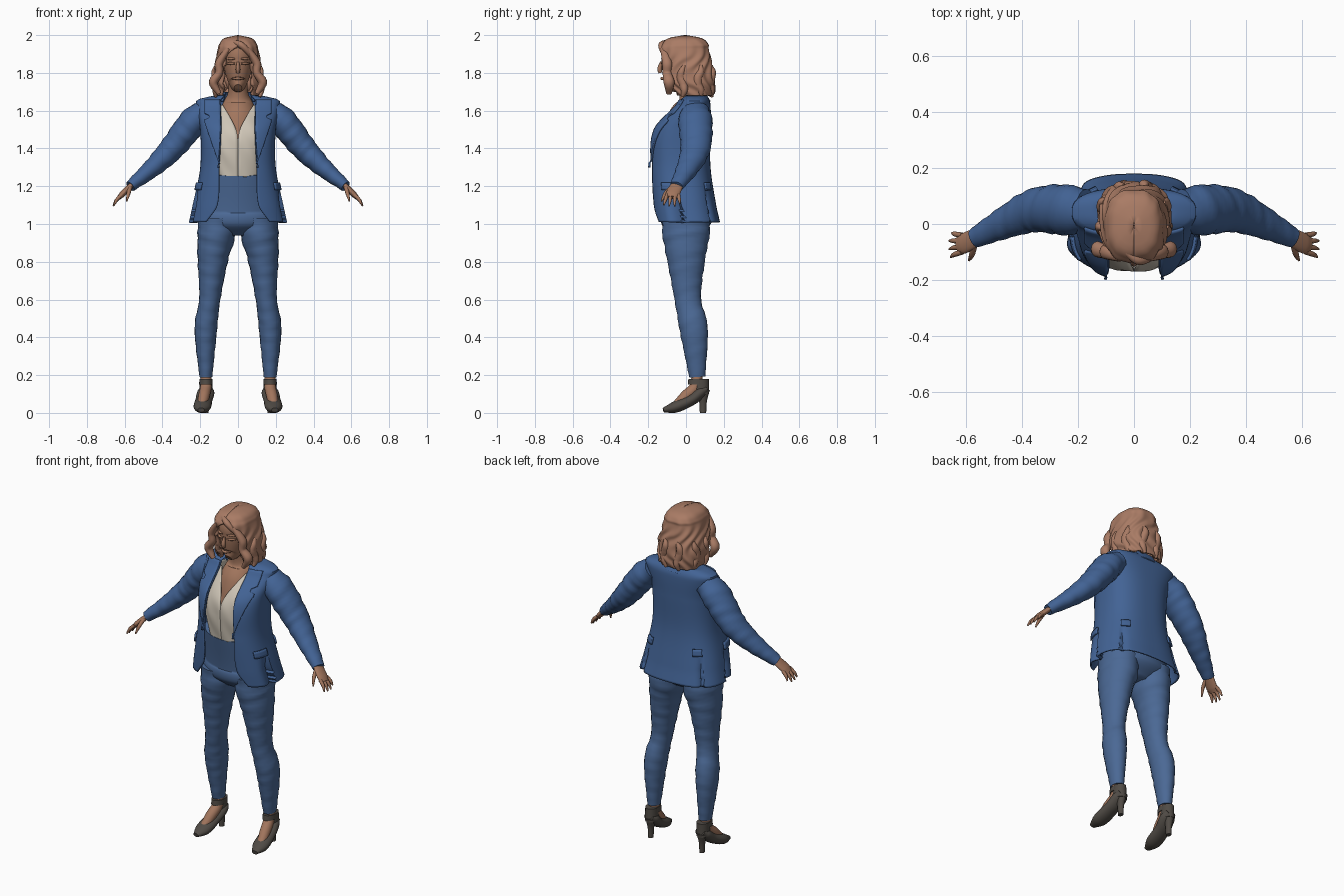
import bpy, bmesh, math
from mathutils import Vector

if "Cube" in bpy.data.objects:
    bpy.data.objects.remove(bpy.data.objects["Cube"])


def material(name, *rgb):
    mat = bpy.data.materials.new(name)
    mat.use_nodes = True
    mat.diffuse_color = (*rgb, 1)
    mat.node_tree.nodes["Principled BSDF"].inputs["Base Color"].default_value = (*rgb, 1)
    return mat


skin = material("skin", .36, .18, .11)
hair = material("hair", .4, .2, .13)
blue = material("jacket blue", .055, .125, .3)
denim = material("trouser blue", .07, .14, .3)
cream = material("cream", .62, .56, .47)
leather = material("shoe brown", .08, .07, .06)
SIDEWAYS, FORWARD = Vector((1, 0, 0)), Vector((0, 1, 0))
HALF_TURN, FULL_TURN = math.pi, math.tau


def spline(rows, key):
    """Smooth interpolation of rows keyed by their first column."""
    last = len(rows) - 1
    i = 0
    while i < last - 1 and key > rows[i + 1][0]:
        i += 1
    start, end = rows[i], rows[i + 1]
    before, after = rows[max(i - 1, 0)], rows[min(i + 2, last)]
    span = end[0] - start[0]
    u = (key - start[0]) / span
    ease = u * u * (3 - 2 * u)
    result = []
    for a, b, p, q in list(zip(start, end, before, after))[1:]:
        slope_in = (b - p) / (end[0] - before[0]) * span
        slope_out = (q - a) / (after[0] - start[0]) * span
        bend = u * (1 - u) * ((1 - u) * slope_in - u * slope_out)
        result.append(a + (b - a) * ease + bend)
    return result


def between(start, end, count):
    return [start + (end - start) * i / count for i in range(count + 1)]


def finish(name, bm, mat, mirror, thickness=0):
    mesh = bpy.data.meshes.new(name)
    bm.to_mesh(mesh)
    bm.free()
    mesh.materials.append(mat)
    ob = bpy.data.objects.new(name, mesh)
    bpy.context.collection.objects.link(ob)
    if thickness:
        solid = ob.modifiers.new("thickness", "SOLIDIFY")
        solid.thickness, solid.offset = thickness, -1
    if mirror:
        ob.modifiers.new("mirror", "MIRROR").use_mirror_merge = False
    bpy.ops.object.select_all(action="DESELECT")
    ob.select_set(True)
    bpy.context.view_layer.objects.active = ob
    bpy.ops.object.shade_smooth_by_angle(angle=math.radians(45))


def tube(name, mat, points, wide=1, mirror=False, side=FORWARD, sides=20, folds=0):
    """Closed loft through (x, y, z, radius); wide scales the radius along side."""
    rows, length = [], 0
    for i, point in enumerate(points):
        if i:
            length += math.dist(point[:3], points[i - 1][:3])
        rows.append((length, *point))
    step = length / 100
    bm, rings = bmesh.new(), []
    for t in between(0, length, 8 * len(points)):
        *centre, radius = spline(rows, t)
        ahead = Vector(spline(rows, min(t + step, length))[:3])
        behind = Vector(spline(rows, max(t - step, 0))[:3])
        tangent = (ahead - behind).normalized()
        along = (side - tangent * side.dot(tangent)).normalized()
        across = tangent.cross(along)
        ring = []
        for j in range(sides):
            a = FULL_TURN * j / sides
            r = radius * (1 + folds * math.sin(90 * t + 2 * math.sin(a)) * math.sin(20 * t + a))
            offset = across * math.cos(a) + along * wide * math.sin(a)
            ring.append(bm.verts.new(Vector(centre) + r * offset))
        rings.append(ring)
    for low, high in zip(rings, rings[1:]):
        for j in range(sides):
            bm.faces.new((low[j - 1], low[j], high[j], high[j - 1]))
    bm.faces.new(rings[0])
    bm.faces.new(rings[-1])
    bmesh.ops.recalc_face_normals(bm, faces=bm.faces)
    finish(name, bm, mat, mirror)


BOXY = .78


def angle_at(x, half_width):
    return math.asin(min(max(x / half_width, 0), 1) ** (1 / BOXY))


def shell(name, mat, rows, thickness, heights=None, span=None, columns=96, lift=0, shape=None, mirror=False):
    """Open garment from rows of (z, half width, front y, back y, half opening)."""
    bm, grid = bmesh.new(), []
    for z in heights or between(rows[0][0], rows[-1][0], 60):
        half_width, front, back, opening = spline(rows, z)
        start = angle_at(opening, half_width)
        end = FULL_TURN - start
        if span:
            start, end = span(z, start, half_width)
        line = []
        for a in between(start, end, columns):
            scale = shape(a, z) if shape else 1
            s, c = math.sin(a), math.cos(a)
            x = (half_width * scale + lift) * math.copysign(abs(s) ** BOXY, s)
            y = ((back - front) / 2 * scale + lift) * math.copysign(abs(c) ** BOXY, c)
            line.append(bm.verts.new((x, (front + back) / 2 - y, z)))
        grid.append(line)
    for low, high in zip(grid, grid[1:]):
        for j in range(columns):
            bm.faces.new((low[j], low[j + 1], high[j + 1], high[j]))
    finish(name, bm, mat, mirror, thickness)


# Jacket with pleats at the sides of the hem
JACKET = [(1.01, .26, -.17, .18, .17), (1.1, .24, -.18, .16, .11), (1.3, .2, -.19, .13, .1),
          (1.5, .2, -.17, .13, .09), (1.63, .22, -.05, .13, .09), (1.66, .21, -.03, .12, .09),
          (1.685, .1, 0, .1, .07)]


def pleats(a, z):
    a = min(a, FULL_TURN - a)
    depth = min(max((1.2 - z) * 10, 0), 1)
    side_ramp = max(a - 1, 0) * 2 if a < 1.5 else 0
    back_ramp = max(2.6 - a, 0) * 3 if a > 2.3 else 0
    return 1 - depth * (side_ramp ** 2 / 6 + back_ramp ** 2 / 10)


def lapel_span(z, start, half_width):
    width = min(max((z - 1.3) / 3, .001), .08)
    notch = .7 if 1.56 < z < 1.58 else 1
    return start, angle_at(.09 + width * notch, half_width)


shell("jacket", blue, JACKET, .008, shape=pleats)
shell("lapels", blue, JACKET, .01, between(1.3, 1.66, 30), lapel_span, columns=8, lift=.01, mirror=True)
for name, limits in (("front_pocket_flaps", (1, 1.5)), ("back_pleat_tabs", (2.3, 2.6))):
    shell(name, blue, JACKET, .01, between(1.18, 1.22, 3), lambda z, start, half_width: limits,
          columns=10, lift=.01, mirror=True)
shell("collar", blue, [(1.65, .1, -.02, .13, .08), (1.7, .08, 0, .1, .07)], .008, columns=40)
tube("sleeves", blue, [(.17, .05, 1.6, .06), (.23, .05, 1.55, .075), (.35, .05, 1.4, .066),
                       (.45, .01, 1.3, .05), (.57, -.05, 1.2, .03)], wide=1.2, mirror=True, folds=.04)

# Blouse, chest and neck
shell("blouse", cream, [(1.25, .13, -.155, .1, 0), (1.4, .15, -.17, .1, 0), (1.5, .15, -.15, .1, .01),
                        (1.63, .12, -.05, .1, .08)], .006,
      shape=lambda a, z: 1 + math.sin(40 * z + 9 * a) / 90)
tube("chest_and_neck", skin, [(0, -.02, 1.4, .12), (0, .01, 1.55, .11), (0, .03, 1.64, .08),
                              (0, .02, 1.69, .055), (0, 0, 1.78, .05)], sides=32)

# Trousers
tube("trouser_hips", denim, [(0, -.05, 1.28, .17), (0, 0, 1.08, .2), (0, 0, 1, .2), (0, 0, .94, .1)],
     wide=.65, sides=40)
tube("trouser_legs", denim, [(.11, 0, 1.03, .1), (.115, 0, .94, .1), (.13, 0, .85, .086), (.15, .01, .6, .056),
                             (.17, .04, .45, .06), (.17, .06, .19, .034)], wide=1.25, mirror=True, folds=.03)

# Feet and heeled shoes
tube("feet", skin, [(.17, .06, .22, .03), (.17, .05, .14, .03), (.18, 0, .09, .03), (.19, -.05, .04, .025)],
     mirror=True, side=SIDEWAYS)
tube("shoe_uppers", leather, [(.17, .11, .13, .02), (.17, .08, .11, .03), (.18, .03, .07, .03),
                              (.19, -.06, .03, .03), (.195, -.12, .015, .012)],
     wide=1.5, mirror=True, side=SIDEWAYS)
tube("heel_counters", leather, [(.17, .08, .1, .035), (.17, .08, .18, .034)], wide=1.2, mirror=True)
tube("ankle_straps", leather, [(.17, .06, .15, .036), (.17, .06, .18, .034)], wide=1.4, mirror=True)
tube("shoe_heels", leather, [(.17, .09, .12, .03), (.17, .09, .06, .017), (.17, .09, 0, .014)],
     wide=1.2, mirror=True)

# Hands
tube("palms", skin, [(.55, -.04, 1.22, .014), (.61, -.07, 1.16, .016), (.63, -.075, 1.14, .012)],
     wide=2.3, mirror=True)
for i, (finger, reach) in enumerate((("index", .9), ("middle", 1), ("ring", 1), ("little", .8))):
    knuckle = Vector((.615, -.1 + i / 50, 1.155))
    tip = knuckle + Vector((.045, (i - 2) / 100, -.06)) * reach
    bend = (knuckle + tip) / 2 + SIDEWAYS / 150
    tube(finger + "_fingers", skin, [(*knuckle, .01), (*bend, .009), (*tip, .004)], mirror=True, sides=10)
tube("thumbs", skin, [(.57, -.07, 1.2, .012), (.58, -.11, 1.16, .01), (.59, -.13, 1.12, .004)],
     mirror=True, side=SIDEWAYS, sides=10)

# Head and face
tube("head", skin, [(0, -.09, 1.72, .02), (0, -.06, 1.75, .05), (0, -.03, 1.85, .078), (0, -.02, 1.93, .075),
                    (0, -.01, 1.98, .03)], wide=1.3, sides=32)
tube("nose", skin, [(0, -.13, 1.86, .006), (0, -.14, 1.82, .012), (0, -.135, 1.8, .01)], sides=12)
tube("lips", skin, [(-.03, -.11, 1.77, .004), (0, -.128, 1.77, .008), (.03, -.11, 1.77, .004)], sides=10)
for part, z in (("brows", 1.875), ("eyelids", 1.85)):
    tube(part, skin, [(.015, -.128, z, .004), (.04, -.118, z, .007), (.06, -.1, z, .004)], mirror=True, sides=10)

# Hair cap with strand waves
HAIR = [(1.68, .12, -.06, .14, .08), (1.75, .13, -.1, .15, .08), (1.88, .115, -.13, .13, .07),
        (1.93, .105, -.14, .12, .02), (1.95, .1, -.13, .12, 0), (1.985, .07, -.09, .08, 0),
        (2, .002, -.01, 0, 0)]
shell("hair_cap", hair, HAIR, .02,
      shape=lambda a, z: 1 + min(.035, (2 - z) / 4) * math.sin(11 * a + 5 * math.sin(22 * z)))

# Loose curls
tube("front_curls", hair, [(.05, -.12, 1.93, .013), (.1, -.1, 1.85, .022), (.1, -.1, 1.8, .02),
                           (.13, -.09, 1.75, .024), (.1, -.09, 1.69, .012)], wide=1.2, mirror=True, sides=12)
tube("fringe", hair, [(-.03, -.1, 1.965, .012), (.02, -.13, 1.945, .017), (.09, -.1, 1.87, .012)], sides=12)
LOCKS = 6
for i in range(LOCKS):
    lock = []
    for t in between(0, 1, 5):
        z = 1.84 - t / 6
        a = HALF_TURN * (.4 + 1.2 * i / (LOCKS - 1)) + math.sin(45 * z + i) / 12
        out = .12 + math.sin(9 * t) / 200
        radius = .008 + .018 * math.sin(HALF_TURN * t)
        lock.append((out * math.sin(a), .02 - out * math.cos(a), z, radius))
    tube(f"hair_lock_{i + 1}", hair, lock, sides=12)
